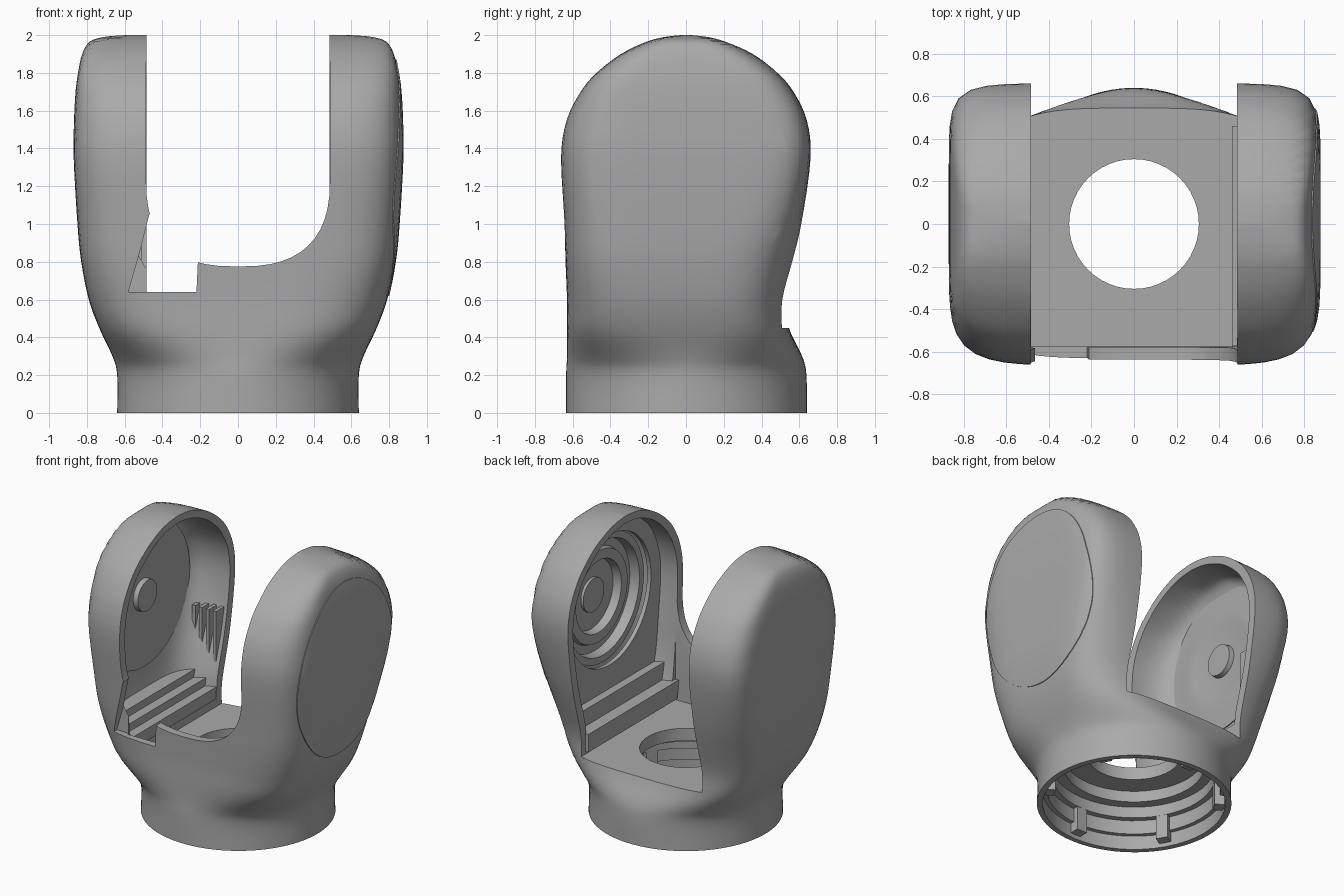
import bpy, bmesh, math
from mathutils import Vector, Matrix

if "Cube" in bpy.data.objects:
    bpy.data.objects.remove(bpy.data.objects["Cube"], do_unlink=True)

grey = bpy.data.materials.new("mid_grey")
grey.use_nodes = True
grey.diffuse_color = (0.4, 0.4, 0.4, 1)
grey.node_tree.nodes["Principled BSDF"].inputs["Base Color"].default_value = (0.4, 0.4, 0.4, 1)

# Outline rows: height, half width, front depth, back depth, front and back squareness
ROWS = [(0, .64, .635, .64, 2, 2), (.2, .64, .635, .638, 2, 2), (.3, .665, .63, .615, 2.4, 2.4),
        (.45, .735, .63, .545, 3.6, 3.6), (.6, .79, .63, .53, 4.2, 4), (.8, .83, .638, .575, 5, 4.4),
        (1, .85, .647, .615, 5.4, 5.6), (1.35, .87, .665, .66, 6, 8.5), (1.55, .868, .635, .64, 6, 8.5),
        (1.7, .86, .56, .57, 6.5, 8), (1.8, .847, .475, .485, 7, 8), (1.9, .825, .345, .355, 7, 7),
        (1.965, .785, .21, .21, 7, 7), (1.99, .71, .115, .115, 7, 7), (2, .6, .03, .03, 7, 7)]
PIVOT = Vector((0, 0, 1.25))


def finish(name, bm):
    bmesh.ops.recalc_face_normals(bm, faces=bm.faces)
    me = bpy.data.meshes.new(name)
    bm.to_mesh(me)
    bm.free()
    ob = bpy.data.objects.new(name, me)
    bpy.context.collection.objects.link(ob)
    me.materials.append(grey)
    return ob


def select(ob):
    bpy.ops.object.select_all(action='DESELECT')
    ob.select_set(True)
    bpy.context.view_layer.objects.active = ob


def smooth(ob):
    select(ob)
    bpy.ops.object.shade_smooth_by_angle(angle=math.radians(32))


def boolean(ob, cutter, op='DIFFERENCE'):
    mod = ob.modifiers.new("cut", 'BOOLEAN')
    mod.operation, mod.object, mod.solver = op, cutter, 'EXACT'
    select(ob)
    bpy.ops.object.modifier_apply(modifier=mod.name)
    bpy.data.objects.remove(cutter, do_unlink=True)


def spline_rows(rows, steps=4):
    out = []
    for i in range(len(rows) - 1):
        p = [rows[max(0, min(len(rows) - 1, i + k))] for k in (-1, 0, 1, 2)]
        for s in range(steps):
            t = s / steps
            out.append([b + t * ((c - a) + t * ((2*a - 5*b + 4*c - d) + t * (3*b - a - 3*c + d))) / 2
                        for a, b, c, d in zip(*p)])
    return out + [list(rows[-1])]


def loft(name, rows, scale=(1, 1, 1), sides=96):
    bm = bmesh.new()
    rings = []
    for z, w, front, back, n_front, n_back in spline_rows(rows):
        ring = []
        for i in range(sides):
            a = 2 * math.pi * (i + .5) / sides
            c, s = math.cos(a), math.sin(a)
            depth, n = (back, n_back) if s > 0 else (front, n_front)
            r = (abs(c / w) ** n + abs(s / depth) ** n) ** (-1 / n)
            ring.append(bm.verts.new((r * c, r * s, z)))
        rings.append(ring)
    for lo, hi in zip(rings, rings[1:]):
        for i in range(sides):
            j = (i + 1) % sides
            bm.faces.new((lo[i], lo[j], hi[j], hi[i]))
    bm.faces.new(rings[0])
    bm.faces.new(rings[-1])
    bm.transform(Matrix.Translation(PIVOT) @ Matrix.Diagonal((*scale, 1)) @ Matrix.Translation(-PIVOT))
    return finish(name, bm)


def box(name, lo, hi):
    bm = bmesh.new()
    bmesh.ops.create_cube(bm, size=1)
    for v in bm.verts:
        v.co = [(a + b) / 2 + c * (b - a) for a, b, c in zip(lo, hi, v.co)]
    return finish(name, bm)


def inner_box(name, lo, hi):
    # A block trimmed so that it ends inside the shell wall
    ob = box(name, lo, hi)
    boolean(ob, loft("trim", ROWS[2:], (.94, .95, .97)), 'INTERSECT')
    return ob


def prism(name, pts, start, vec):
    bm = bmesh.new()
    f = bm.faces.new([bm.verts.new(start + p) for p in pts])
    ext = bmesh.ops.extrude_face_region(bm, geom=[f])
    for v in ext["geom"]:
        if isinstance(v, bmesh.types.BMVert):
            v.co += vec
    return finish(name, bm)


def lathe(name, profile, sides, matrix=Matrix()):
    # Profile of (radius, height), starting and ending on the axis
    bm = bmesh.new()
    vs = [bm.verts.new((r, 0, h)) for r, h in profile]
    edges = [bm.edges.new(e) for e in zip(vs, vs[1:])]
    bmesh.ops.spin(bm, geom=vs + edges, axis=(0, 0, 1), cent=(0, 0, 0),
                   angle=2 * math.pi, steps=sides, use_duplicate=False)
    bmesh.ops.remove_doubles(bm, verts=bm.verts, dist=1e-5)
    bm.transform(matrix)
    return finish(name, bm)


def oval(cy, cz, ry, rz, sides=64):
    angles = [2 * math.pi * i / sides for i in range(sides)]
    return [Vector((0, cy + ry * math.cos(a), cz + rz * math.sin(a))) for a in angles]


# Fork shell, hollowed inside both arms
shell = loft("fork_shell", ROWS)
boolean(shell, loft("arm_cavity", ROWS[3:], (.91, .91, .93)))

# Gap between the arms: open at the back down to the floor, rounded at the front
boolean(shell, box("gap_cutter", (-.485, -.575, .45), (.485, 1, 2.3)))
outline = [(-.487, 2.3)]
for i in range(25):
    a = math.pi * i / 24
    c, s = math.cos(a), math.sin(a)
    outline.append((-math.copysign(.487 * abs(c) ** .77, c), 1.25 - .475 * abs(s) ** .77))
outline.append((.487, 2.3))
boolean(shell, prism("front_cutter", [Vector((x, 0, z)) for x, z in outline],
                     Vector((0, -1, 0)), Vector((0, .6, 0))))

# Broken-out corner of the front wall beside the right arm
chip = [(-.21, .85), (-.22, .64), (-.58, .64), (-.52, .85), (-.47, 1.05), (-.4, 1.05)]
boolean(shell, prism("chip_cutter", [Vector((x, 0, z)) for x, z in chip],
                     Vector((0, -1, 0)), Vector((0, .44, 0))))

# Stepped socket under the base with a round hole through the floor
boolean(shell, lathe("socket_cutter", [(0, -.1), (.6, -.1), (.6, .1), (.57, .1), (.57, .2), (.53, .2),
                                       (.53, .28), (.46, .28), (.46, .36), (.305, .36), (.305, .6), (0, .6)], 48))
smooth(shell)

# Oval cover that follows the outside of one arm
cover = loft("oval_cover", ROWS, (1.007, 1, 1))
boolean(cover, prism("cover_cutter", oval(.02, 1.245, .53, .625),
                     Vector((.77, 0, 0)), Vector((.3, 0, 0))), 'INTERSECT')
smooth(cover)

# Bearing seats inside the arms, lathed about the cross axis
seats = {
    "left": [(0, .74), (.12, .74), (.12, .76), (.25, .76), (.26, .7), (.33, .7), (.34, .73),
             (.4, .73), (.41, .66), (.46, .66), (.46, .8), (0, .8)],
    "right": [(0, .725), (.11, .725), (.115, .76), (.22, .755), (.28, .745), (.34, .74),
              (.4, .75), (.52, .75), (.53, .8), (0, .8)]}
for side, profile in seats.items():
    turn = math.pi / 2 if side == "left" else -math.pi / 2
    seat = lathe(side + "_bearing_seat", profile, 48,
                 Matrix.Translation((0, 0, 1.36)) @ Matrix.Rotation(turn, 4, 'Y'))
    smooth(seat)

# Mounting plate around the left bearing seat
plate = inner_box("left_mounting_plate", (.61, -.7, .6), (.64, .7, 2))
boolean(plate, prism("plate_hole", oval(0, 1.36, .47, .47), Vector((.5, 0, 0)), Vector((.3, 0, 0))))

# Stair ledges at the foot of each arm: inner edge and top
ledges = {"left": [(.46, .6), (.55, .72)], "right": [(.488, .59), (.558, .645), (.628, .7)]}
for side, steps in ledges.items():
    for i, (inner, top) in enumerate(steps):
        xs = (inner, .8) if side == "left" else (-.8, -inner)
        inner_box(f"{side}_ledge_{i + 1}", (xs[0], -.6, .47 - .01 * i), (xs[1], .46, top))

# Upright ribs on the back wall of the right arm
for i in range(4):
    x = -.7 + .055 * i
    inner_box(f"wall_rib_{i + 1}", (x, .475, .68), (x + .025, .6, 1.12))

# Locking lugs around the socket
for i in range(6):
    lug = box(f"socket_lug_{i + 1}", (.53, -.04, .03), (.615, .04, .22))
    lug.rotation_euler.z = math.radians(60 * i + 30)
